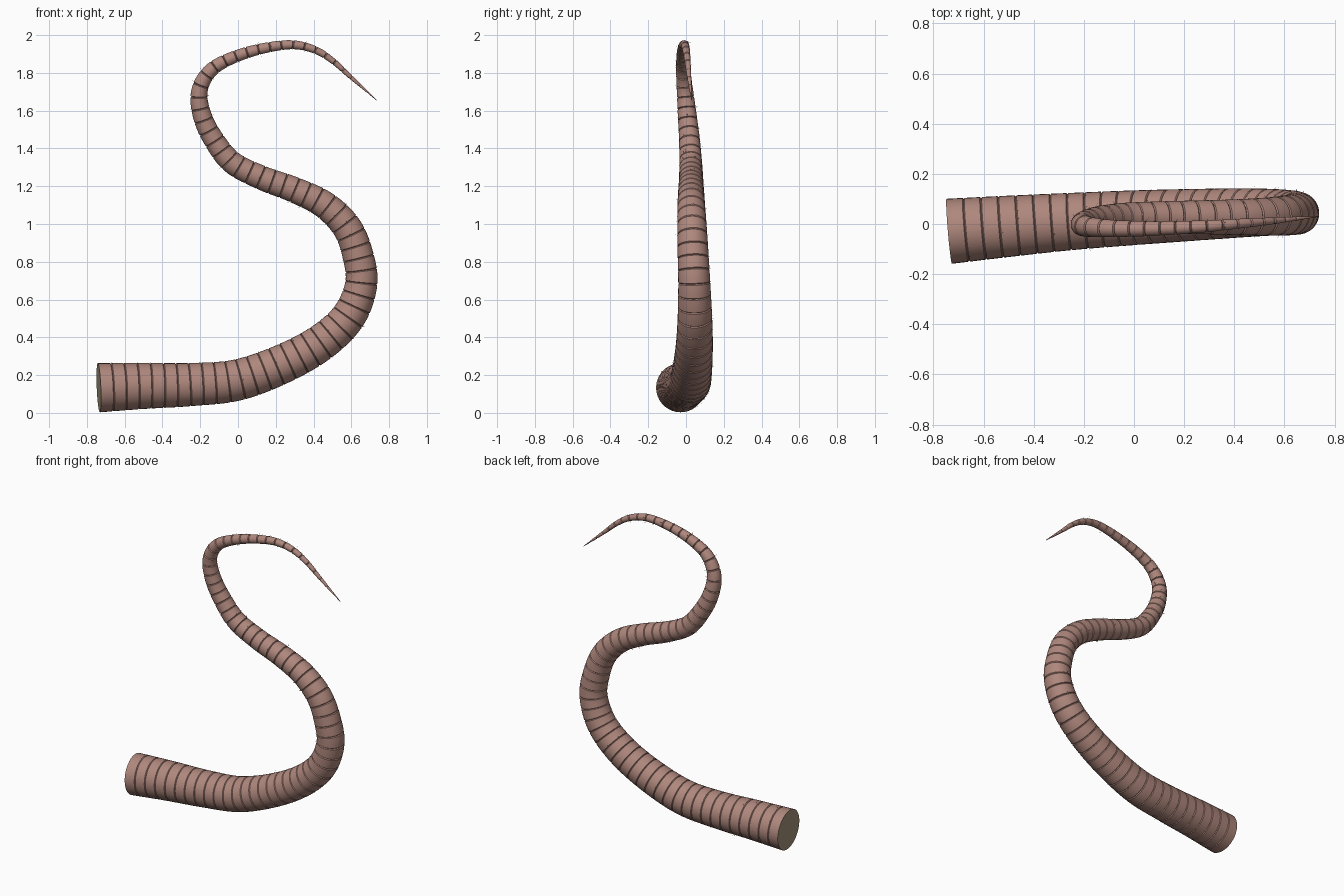
import bpy, bmesh, math, random
from mathutils import Vector

if "Cube" in bpy.data.objects:
    bpy.data.objects.remove(bpy.data.objects["Cube"])

random.seed(4)
# Path of the tail: x, y, z, radius
PATH = [
    (-.737, -.029, .133, .130), (-.5, -.009, .143, .122), (-.25, .01, .150, .114),
    (0, .025, .175, .109), (.25, .037, .266, .103), (.45, .045, .380, .097),
    (.588, .047, .515, .091), (.652, .044, .68, .085), (.636, .038, .83, .082),
    (.578, .032, .98, .078), (.46, .028, 1.10, .073), (.30, .027, 1.18, .068),
    (.13, .027, 1.243, .064), (-.03, .025, 1.325, .060), (-.13, .018, 1.45, .055),
    (-.188, .007, 1.57, .050), (-.206, -.004, 1.69, .044), (-.165, -.013, 1.79, .039),
    (-.08, -.018, 1.857, .034), (.08, -.018, 1.917, .029), (.27, -.01, 1.949, .024),
    (.40, .0, 1.925, .02), (.50, .008, 1.865, .016), (.60, .017, 1.775, .011),
    (.735, .03, 1.655, .0015)]
SIDES, RINGS, GROOVE = 36, 65, .008


def material(name, rgb):
    m = bpy.data.materials.new(name)
    m.diffuse_color = (*rgb, 1)
    m.use_nodes = True
    m.node_tree.nodes["Principled BSDF"].inputs["Base Color"].default_value = m.diffuse_color
    return m


def catmull(a, b, c, d, t):
    return .5 * (2 * b + (c - a) * t + (2 * a - 5 * b + 4 * c - d) * t * t
                 + (3 * b - a - 3 * c + d) * t ** 3)


# Smooth dense curve with running length
pts = [Vector(p) for p in PATH]
pts = [2 * pts[0] - pts[1]] + pts + [2 * pts[-1] - pts[-2]]
dense = [catmull(*pts[i:i + 4], k / 24) for i in range(len(PATH) - 1) for k in range(24)]
dense.append(pts[-2])
length = [0]
for a, b in zip(dense, dense[1:]):
    length.append(length[-1] + (b - a).to_3d().length)
total = length[-1]


def at(s):
    s = min(max(s, 0), total)
    i = 0
    while i < len(length) - 2 and length[i + 1] < s:
        i += 1
    return dense[i].lerp(dense[i + 1], (s - length[i]) / (length[i + 1] - length[i]))


def frame(s):
    t = (at(s + .01) - at(s - .01)).to_3d().normalized()
    side = Vector((0, 1, 0))
    side = (side - t * side.dot(t)).normalized()
    return t, side, t.cross(side)


def ring_pos(k):
    # Rings sit slightly closer together towards the tip
    u = k / RINGS
    return total * (1.07 * u - .07 * u * u)


# Stations: smooth segments separated by narrow V grooves
stations = []                      # (length, radius factor, groove depth)
for k in range(RINGS):
    start = ring_pos(k) + (GROOVE / 2 if k else 0)
    end = ring_pos(k + 1) - (GROOVE / 2 if k < RINGS - 1 else 0)
    stations += [(start + (end - start) * j / 4, 1, 0) for j in range(5)]
    if k < RINGS - 1:
        stations.append((ring_pos(k + 1), 1, .005))

bm = bmesh.new()
loops = []
for s, f, depth in stations:
    p = at(s)
    t, side, up = frame(s)
    r = p.w - min(depth, p.w * .25)
    loops.append([bm.verts.new(p.to_3d() + r * (side * math.cos(a) + up * math.sin(a)))
                  for a in (2 * math.pi * n / SIDES for n in range(SIDES))])
for i in range(len(loops) - 1):
    for n in range(SIDES):
        m = (n + 1) % SIDES
        bm.faces.new((loops[i][n], loops[i][m], loops[i + 1][m], loops[i + 1][n]))
# Cut end and tip
bm.faces.new(loops[0]).material_index = 1
bm.faces.new(loops[-1])

# Sparse fine bristles growing from the rings
for k in range(1, RINGS - 6):
    p = at(ring_pos(k))
    t, side, up = frame(ring_pos(k))
    for _ in range(4):
        a = random.uniform(0, 2 * math.pi)
        out = side * math.cos(a) + up * math.sin(a)
        across = out.cross(t)
        root = p.to_3d() + out * p.w * .97
        base = [bm.verts.new(root + .0009 * (t * math.cos(b) + across * math.sin(b)))
                for b in (0, 2.094, 4.189)]
        tip = bm.verts.new(root + out * .016 + t * .012)
        for n in range(3):
            bm.faces.new((base[n], base[(n + 1) % 3], tip)).material_index = 1
bmesh.ops.recalc_face_normals(bm, faces=bm.faces)

mesh = bpy.data.meshes.new("tail")
bm.to_mesh(mesh)
bm.free()
mesh.materials.append(material("dusky pink skin", (.43, .245, .205)))
mesh.materials.append(material("cut end brown", (.36, .285, .195)))
tail = bpy.data.objects.new("tail", mesh)
bpy.context.collection.objects.link(tail)
bpy.context.view_layer.objects.active = tail
tail.select_set(True)
bpy.ops.object.shade_smooth_by_angle(angle=math.radians(40))
